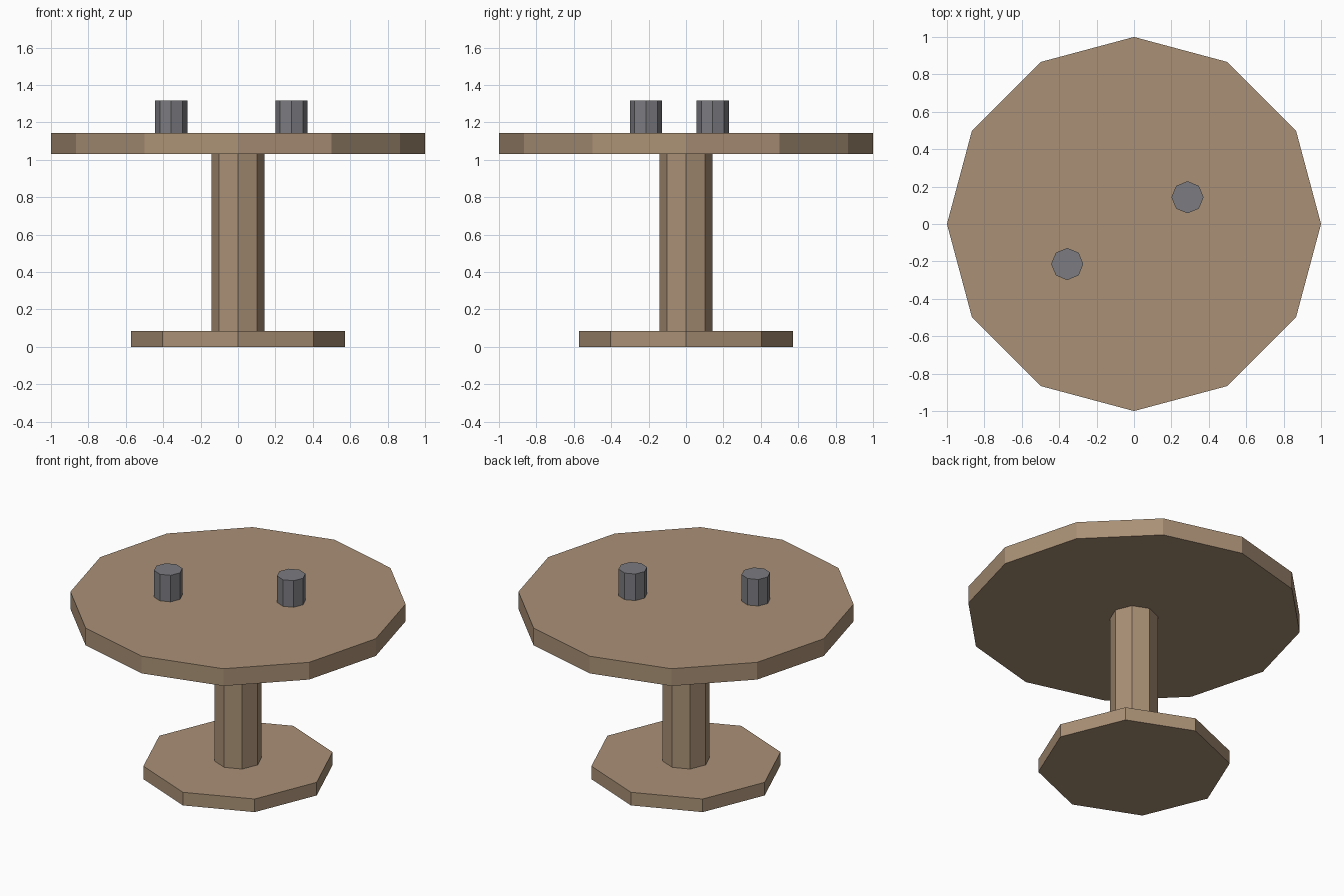
import bpy
import math

cube = bpy.data.objects.get("Cube")
if cube:
    bpy.data.objects.remove(cube, do_unlink=True)


def make_material(name, colour):
    mat = bpy.data.materials.new(name)
    mat.use_nodes = True
    mat.diffuse_color = colour
    for node in mat.node_tree.nodes:
        if node.type == "BSDF_PRINCIPLED":
            node.inputs["Base Color"].default_value = colour
    return mat


wood = make_material("brown wood", (0.4, 0.28, 0.18, 1))
metal = make_material("grey metal", (0.2, 0.2, 0.22, 1))


def prism(name, sides, radius, bottom, top, mat, x=0, y=0):
    """Flat-sided cylinder with a corner on each axis."""
    bpy.ops.mesh.primitive_cylinder_add(
        vertices=sides, radius=radius, depth=top - bottom,
        location=(x, y, (bottom + top) / 2))
    obj = bpy.context.object
    obj.name = name
    obj.data.materials.append(mat)
    return obj


# Heights where the parts meet
BASE_TOP, TABLE_UNDER, TABLE_TOP, MUG_TOP = 0.086, 1.03, 1.143, 1.317

# Table
prism("base", 8, 0.571, 0, BASE_TOP, wood)
prism("column", 8, 0.143, BASE_TOP, TABLE_UNDER, wood)
prism("tabletop", 12, 1.0, TABLE_UNDER, TABLE_TOP, wood)

# Mugs standing on the table
prism("left_mug", 8, 0.086, TABLE_TOP, MUG_TOP, metal, 0.286, 0.143)
prism("right_mug", 8, 0.086, TABLE_TOP, MUG_TOP, metal, -0.357, -0.214)
